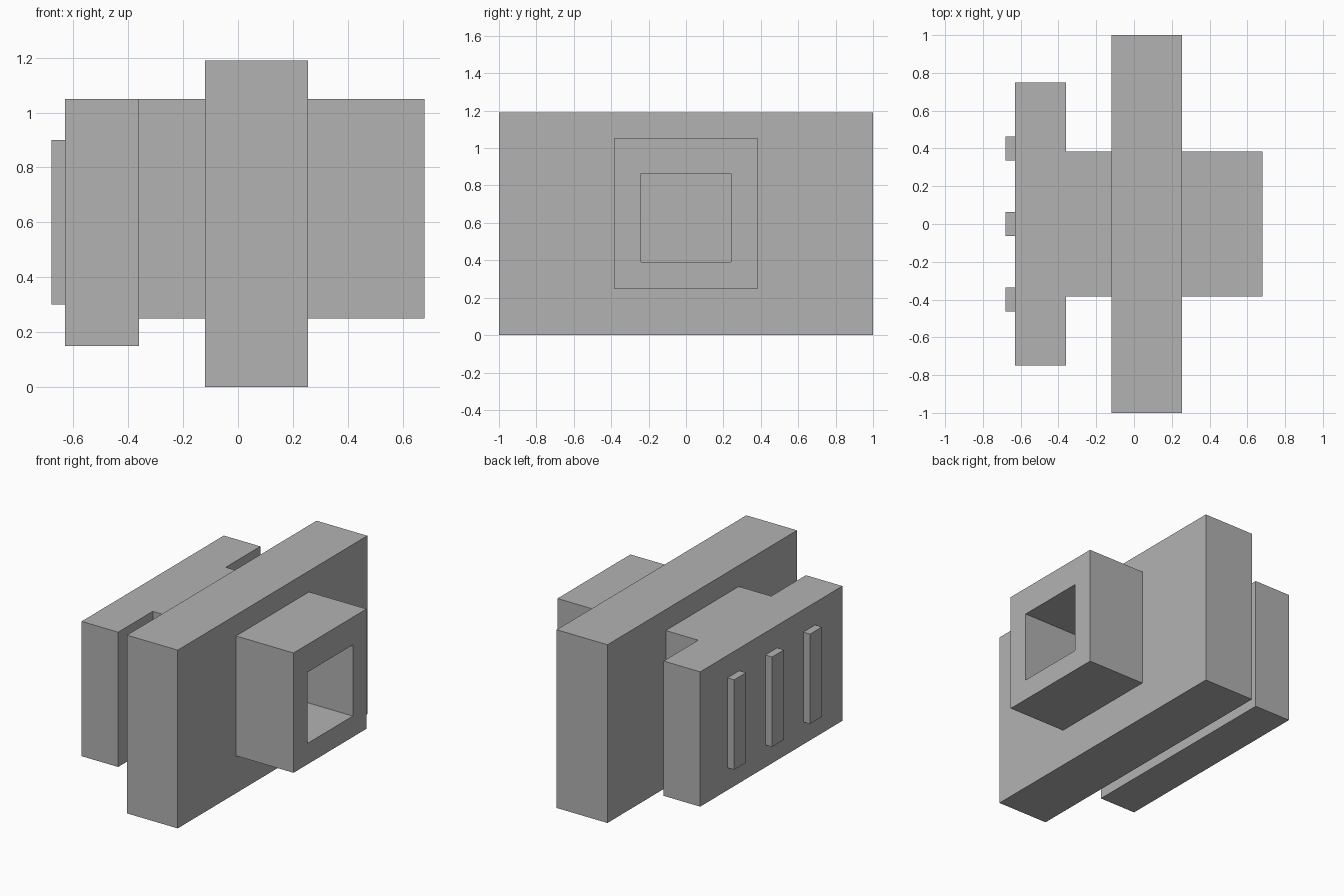
import bpy
import bmesh

cube = bpy.data.objects.get("Cube")
if cube:
    bpy.data.objects.remove(cube, do_unlink=True)

grey = bpy.data.materials.new("plain_grey")
grey.use_nodes = True
colour = (0.448, 0.448, 0.448, 1)
grey.diffuse_color = colour
for node in grey.node_tree.nodes:
    if node.type == 'BSDF_PRINCIPLED':
        node.inputs["Base Color"].default_value = colour


def block(name, xs, ys, zs, edit=None):
    """Flat-sided box between the given limits, with optional mesh editing."""
    bm = bmesh.new()
    bmesh.ops.create_cube(bm, size=1)
    for v in bm.verts:
        v.co = [lim[int(c > 0)] for c, lim in zip(v.co, (xs, ys, zs))]
    bm.normal_update()
    if edit:
        edit(bm)
    mesh = bpy.data.meshes.new(name)
    bm.to_mesh(mesh)
    bm.free()
    mesh.materials.append(grey)
    obj = bpy.data.objects.new(name, mesh)
    bpy.context.collection.objects.link(obj)
    return obj


def hollow_end(bm):
    """Sink a square opening into the +x face, down to the main slab."""
    face = max(bm.faces, key=lambda f: f.calc_center_median().x)
    bmesh.ops.inset_individual(bm, faces=[face], thickness=0.15)
    mid = face.calc_center_median().z
    for v in face.verts:
        v.co.y = 0.24 if v.co.y > 0 else -0.24
        v.co.z = 0.865 if v.co.z > mid else 0.39
    floor = bmesh.ops.extrude_discrete_faces(bm, faces=[face])["faces"][0]
    for v in floor.verts:
        v.co.x = 0.257


# Main slab and the hollow square tube on its left side
block("main_slab", (-0.12, 0.255), (-1, 1), (0, 1.19))
block("square_tube", (0.255, 0.68), (-0.385, 0.385), (0.25, 1.05), hollow_end)

# Connecting neck and the smaller slab on the right side
block("neck", (-0.36, -0.12), (-0.385, 0.385), (0.25, 1.05))
block("side_slab", (-0.63, -0.36), (-0.75, 0.75), (0.15, 1.05))

# Three upright ribs on the outer face
for label, y in (("front", -0.4), ("middle", 0), ("back", 0.4)):
    block(label + "_rib", (-0.68, -0.63), (y - 0.0625, y + 0.0625), (0.3, 0.9))
